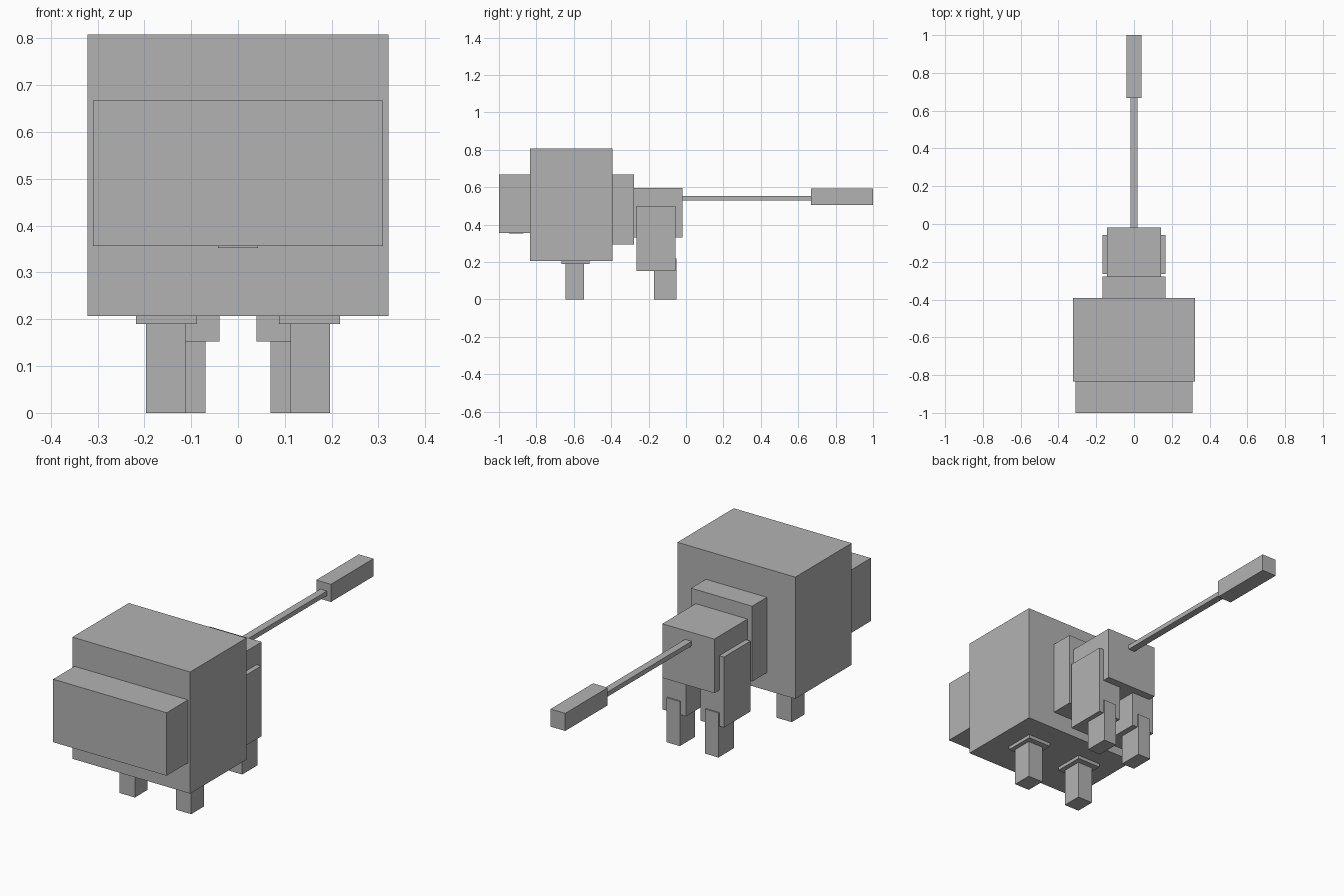
import bpy
import bmesh
from mathutils import Vector

default = bpy.data.objects.get("Cube")
if default:
    bpy.data.objects.remove(default, do_unlink=True)

grey = bpy.data.materials.new("plain grey")
grey.use_nodes = True
colour = (0.45, 0.45, 0.45, 1)
grey.diffuse_color = colour
grey.node_tree.nodes["Principled BSDF"].inputs["Base Color"].default_value = colour


def box(name, x, y, z):
    """Flat-faced box from its (low, high) extent on each axis."""
    low, high = Vector((x[0], y[0], z[0])), Vector((x[1], y[1], z[1]))
    bm = bmesh.new()
    bmesh.ops.create_cube(bm, size=1)
    bmesh.ops.scale(bm, vec=high - low, verts=bm.verts)
    mesh = bpy.data.meshes.new(name)
    bm.to_mesh(mesh)
    bm.free()
    mesh.materials.append(grey)
    obj = bpy.data.objects.new(name, mesh)
    obj.location = (low + high) / 2
    bpy.context.collection.objects.link(obj)


def centred(name, half, y, z):
    box(name, (-half, half), y, z)


def pair(name, x, y, z):
    box("left_" + name, x, y, z)
    box("right_" + name, (-x[1], -x[0]), y, z)


# Head and trunk
centred("head", 0.31, (-1.0, -0.83), (0.356, 0.667))
centred("chin", 0.043, (-0.945, -0.87), (0.352, 0.37))
centred("chest", 0.322, (-0.833, -0.393), (0.207, 0.808))
centred("waist", 0.167, (-0.393, -0.278), (0.295, 0.667))
centred("hips", 0.142, (-0.278, -0.018), (0.33, 0.597))

# Tail with a thick tip
centred("tail", 0.018, (-0.02, 0.68), (0.53, 0.553))
centred("tail_tip", 0.04, (0.668, 1.0), (0.505, 0.592))

# Front legs with collars under the chest
pair("front_leg", (0.112, 0.196), (-0.645, -0.545), (0, 0.2))
pair("leg_collar", (0.088, 0.218), (-0.665, -0.515), (0.19, 0.21))

# Hind legs
pair("thigh", (0.04, 0.167), (-0.265, -0.057), (0.152, 0.5))
pair("hind_foot", (0.069, 0.142), (-0.17, -0.05), (0, 0.22))
